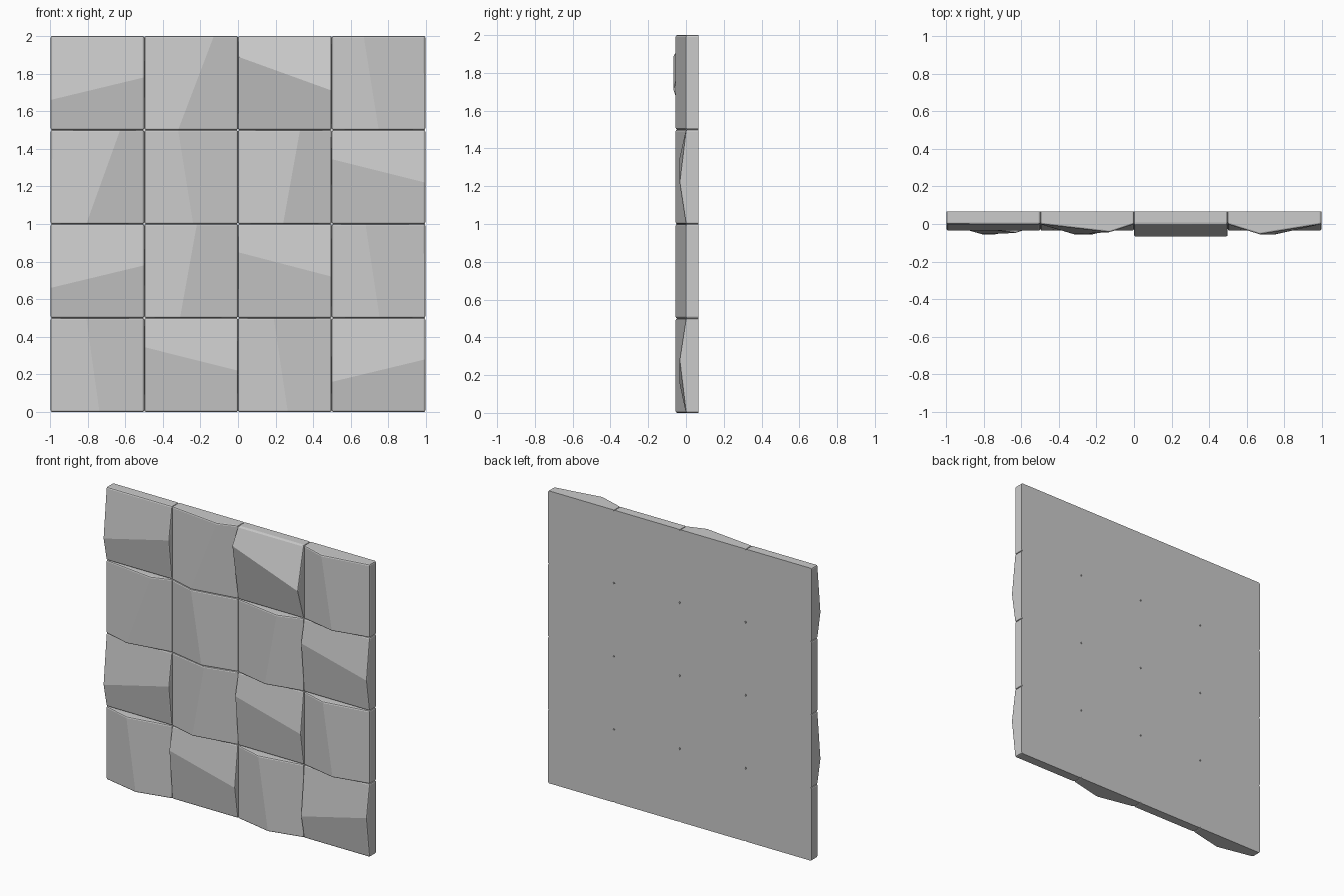
import bpy, bmesh

if "Cube" in bpy.data.objects:
    bpy.data.objects.remove(bpy.data.objects["Cube"])

W, H = 0.4985, 0.5           # tile width and height
BACK, EDGE = 0.067, -0.001   # back plane and front rim depth
BEVEL = 0.009

# Rows from the top. H: crease height at left, right. V: crease position at bottom, top.
# The last two numbers are how far the crease ends stand out in front.
V, L = 0.055, 0.035
ROWS = [
    [("H", .16, .28, L, L), ("V", .18, .37, V, .044), ("H", .39, .21, .067, .067), ("V", .25, .17, V, V)],
    [("V", .19, .37, V, .048), ("V", .26, .18, V, V), ("V", .24, .33, V, V), ("H", .345, .22, L, L)],
    [("H", .16, .28, L, L), ("V", .19, .28, V, V), ("H", .35, .22, L, L), ("V", .255, .18, V, V)],
    [("V", .26, .19, V, V), ("H", .345, .22, L, L), ("V", .265, .19, V, V), ("H", .16, .28, L, L)],
]


def make_tile(name, x, z, kind, a, b, da, db):
    """One folded tile: box with a creased front and chamfered edges."""
    bm = bmesh.new()
    corners = [(0, 0), (W, 0), (W, H), (0, H)]
    back = [bm.verts.new((x + u, BACK, z + v)) for u, v in corners]
    front = [bm.verts.new((x + u, EDGE, z + v)) for u, v in corners]
    if kind == "H":
        ends = [(0, a), (W, b)]
        cut = (3, 1)         # sides (by start corner) that hold the crease ends
    else:
        ends = [(a, 0), (b, H)]
        cut = (0, 2)
    r = [bm.verts.new((x + u, -d, z + v)) for (u, v), d in zip(ends, (da, db))]
    mid = dict(zip(cut, r))

    # back and sides
    bm.faces.new(back)
    for i in range(4):
        j = (i + 1) % 4
        loop = [back[i], back[j], front[j]]
        if i in mid:
            loop.append(mid[i])
        bm.faces.new(loop + [front[i]])
    # two front planes meeting at the crease
    if kind == "H":
        bm.faces.new([front[0], front[1], r[1], r[0]])
        bm.faces.new([r[0], r[1], front[2], front[3]])
    else:
        bm.faces.new([front[0], r[0], r[1], front[3]])
        bm.faces.new([r[0], front[1], front[2], r[1]])
    bmesh.ops.recalc_face_normals(bm, faces=bm.faces)

    # chamfer everything but the crease and the back outline
    edges = [e for e in bm.edges
             if not all(v in r for v in e.verts) and not all(v in back for v in e.verts)]
    bmesh.ops.bevel(bm, geom=edges, offset=BEVEL, segments=2, profile=0.5,
                    affect="EDGES", clamp_overlap=True)
    mesh = bpy.data.meshes.new(name)
    bm.to_mesh(mesh)
    bm.free()
    bpy.context.collection.objects.link(bpy.data.objects.new(name, mesh))


# 4 x 4 wall of tiles
for row, tiles in enumerate(ROWS):
    for col, spec in enumerate(tiles):
        make_tile(f"wall_tile_{row + 1}_{col + 1}", (col - 2) * W, (3 - row) * H, *spec)
